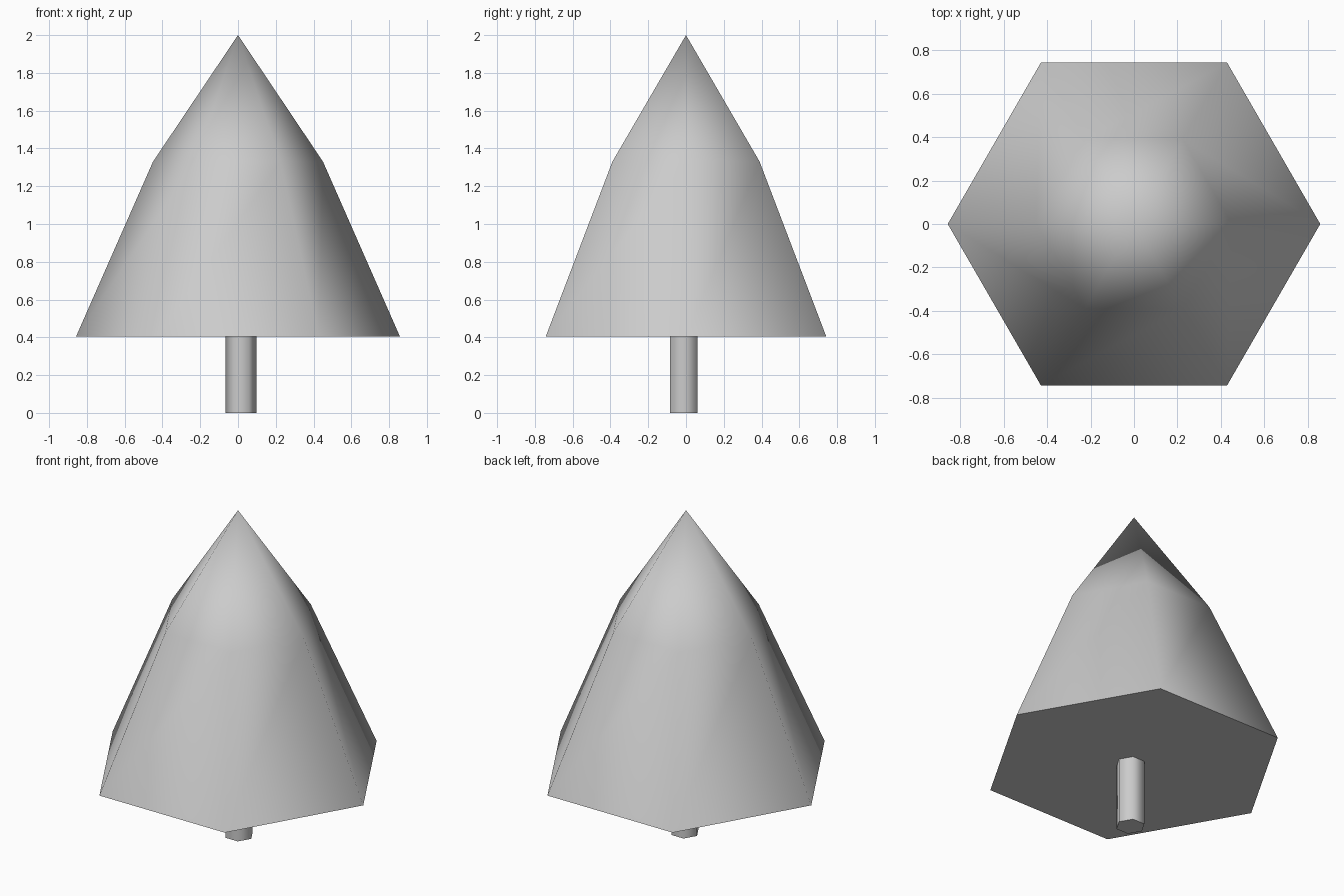
import bpy, bmesh
from math import cos, sin, pi, radians

cube = bpy.data.objects.get("Cube")
if cube:
    bpy.data.objects.remove(cube)

SIDES = 6


def flat_material(name, colour):
    mat = bpy.data.materials.new(name)
    mat.use_nodes = True
    mat.diffuse_color = colour
    mat.node_tree.nodes["Principled BSDF"].inputs["Base Color"].default_value = colour
    return mat


def hex_lathe(name, rings, centre, mat):
    """Six-sided solid from (radius, height) rings; a zero radius closes to a point."""
    bm = bmesh.new()
    loops = []
    for r, z in rings:
        count = SIDES if r > 0 else 1
        loops.append([bm.verts.new((r * cos(2 * pi * i / SIDES), r * sin(2 * pi * i / SIDES), z))
                      for i in range(count)])
    bm.faces.new(loops[0][::-1])
    for low, high in zip(loops, loops[1:]):
        for i in range(SIDES):
            j = (i + 1) % SIDES
            top = [high[j], high[i]] if len(high) > 1 else [high[0]]
            bm.faces.new([low[i], low[j]] + top)
    if len(loops[-1]) > 1:
        bm.faces.new(loops[-1])
    bmesh.ops.recalc_face_normals(bm, faces=bm.faces)
    mesh = bpy.data.meshes.new(name)
    bm.to_mesh(mesh)
    bm.free()
    mesh.materials.append(mat)
    obj = bpy.data.objects.new(name, mesh)
    obj.location = (*centre, 0)
    bpy.context.collection.objects.link(obj)
    # Smooth sides, sharp rims
    bpy.ops.object.select_all(action='DESELECT')
    obj.select_set(True)
    bpy.context.view_layer.objects.active = obj
    bpy.ops.object.shade_smooth_by_angle(angle=radians(80))
    return obj


grey = flat_material("light grey", (0.6, 0.6, 0.6, 1))

# Crown: steep skirt under a wider-angled tip
hex_lathe("tree_crown", [(0.857, 0.405), (0.45, 1.33), (0, 2)], (0, 0), grey)

# Trunk: slim post, slightly off centre
hex_lathe("tree_trunk", [(0.083, 0), (0.083, 0.405)], (0.016, -0.012), grey)
